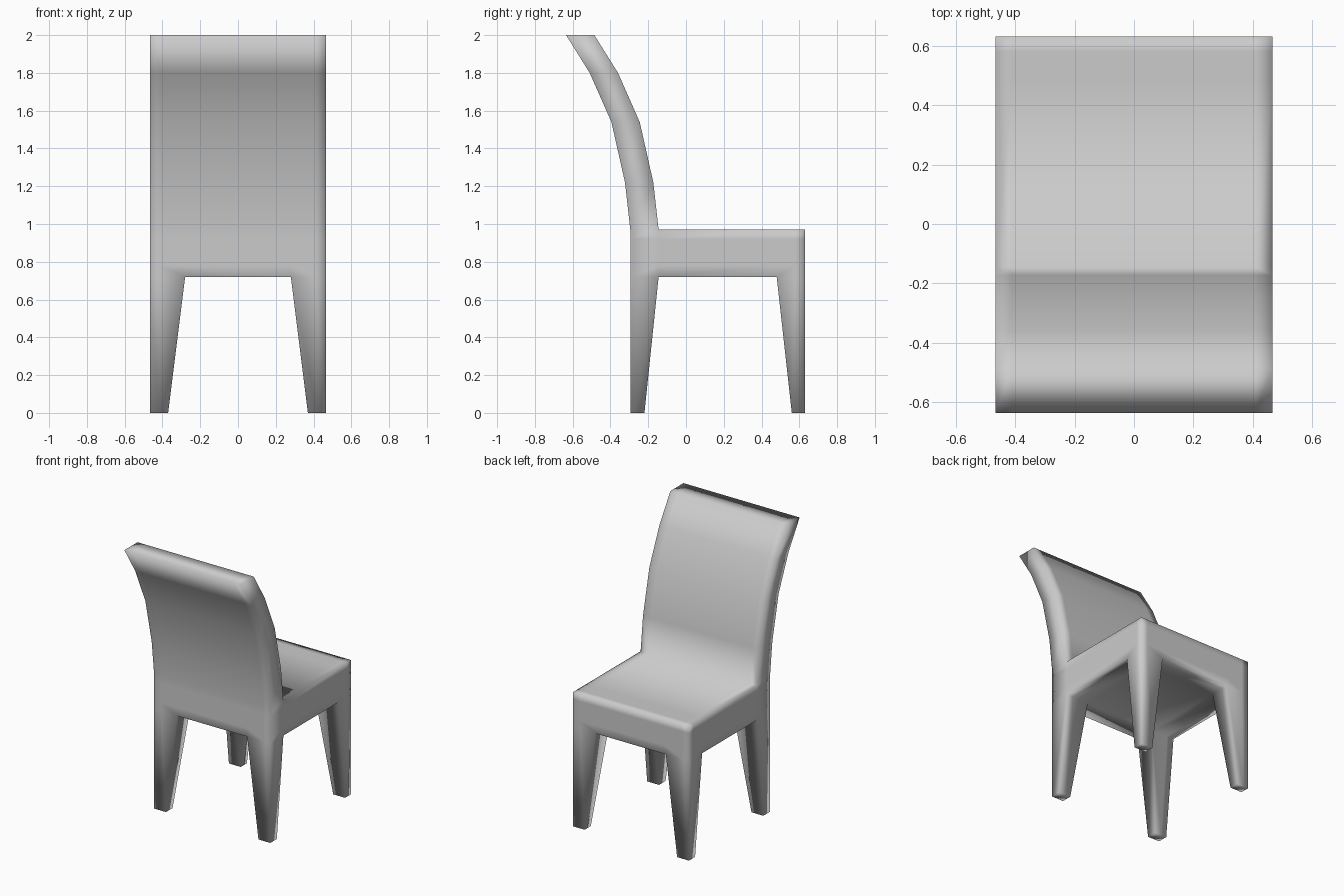
import bpy
import bmesh

if "Cube" in bpy.data.objects:
    bpy.data.objects.remove(bpy.data.objects["Cube"])

# Grid lines of the chair block: narrow outer cells keep the smooth edges tight
XS = [-0.465, -0.41, -0.28, 0.28, 0.41, 0.465]
YS = [-0.295, -0.145, 0.48, 0.58, 0.63]
ZS = [0.0, 0.72, 0.78, 0.92, 0.97, 1.22, 1.54, 1.80, 2.0]

# Backward lean of the backrest and inward taper of the legs at the feet
LEAN = {1.22: -0.028, 1.54: -0.10, 1.80: -0.215, 2.0: -0.34}
FOOT_X = {0.28: 0.37, 0.41: 0.42}
FOOT_Y = {-0.145: -0.22, 0.48: 0.56, 0.58: 0.60}


def filled(i, j, k):
    """True where a grid cell belongs to a leg, the seat or the backrest."""
    if not (0 <= i < len(XS) - 1 and 0 <= j < len(YS) - 1 and 0 <= k < len(ZS) - 1):
        return False
    if k == 0:                      # four legs
        return i != 2 and j != 1
    if k < 4:                       # seat
        return True
    return j == 0                   # backrest


def shaped(i, j, k):
    x, y, z = XS[i], YS[j], ZS[k]
    if k == 0:
        side = 1 if x > 0 else -1
        x = side * FOOT_X.get(abs(x), abs(x))
        y = FOOT_Y.get(y, y)
    return x, y + LEAN.get(z, 0.0), z


bm = bmesh.new()
verts = {}


def vert(key):
    if key not in verts:
        verts[key] = bm.verts.new(shaped(*key))
    return verts[key]


# Continuous outer skin: one quad for every exposed cell side
for i in range(len(XS) - 1):
    for j in range(len(YS) - 1):
        for k in range(len(ZS) - 1):
            if not filled(i, j, k):
                continue
            for axis in range(3):
                for end in (0, 1):
                    near = [i, j, k]
                    near[axis] += 1 if end else -1
                    if filled(*near):
                        continue
                    quad = []
                    for a, b in ((0, 0), (1, 0), (1, 1), (0, 1)):
                        c = [i, j, k]
                        c[axis] += end
                        c[(axis + 1) % 3] += a
                        c[(axis + 2) % 3] += b
                        quad.append(vert(tuple(c)))
                    bm.faces.new(quad if end else quad[::-1])

for face in bm.faces:
    face.smooth = True

mesh = bpy.data.meshes.new("chair")
bm.to_mesh(mesh)
bm.free()
chair = bpy.data.objects.new("chair", mesh)
bpy.context.collection.objects.link(chair)
